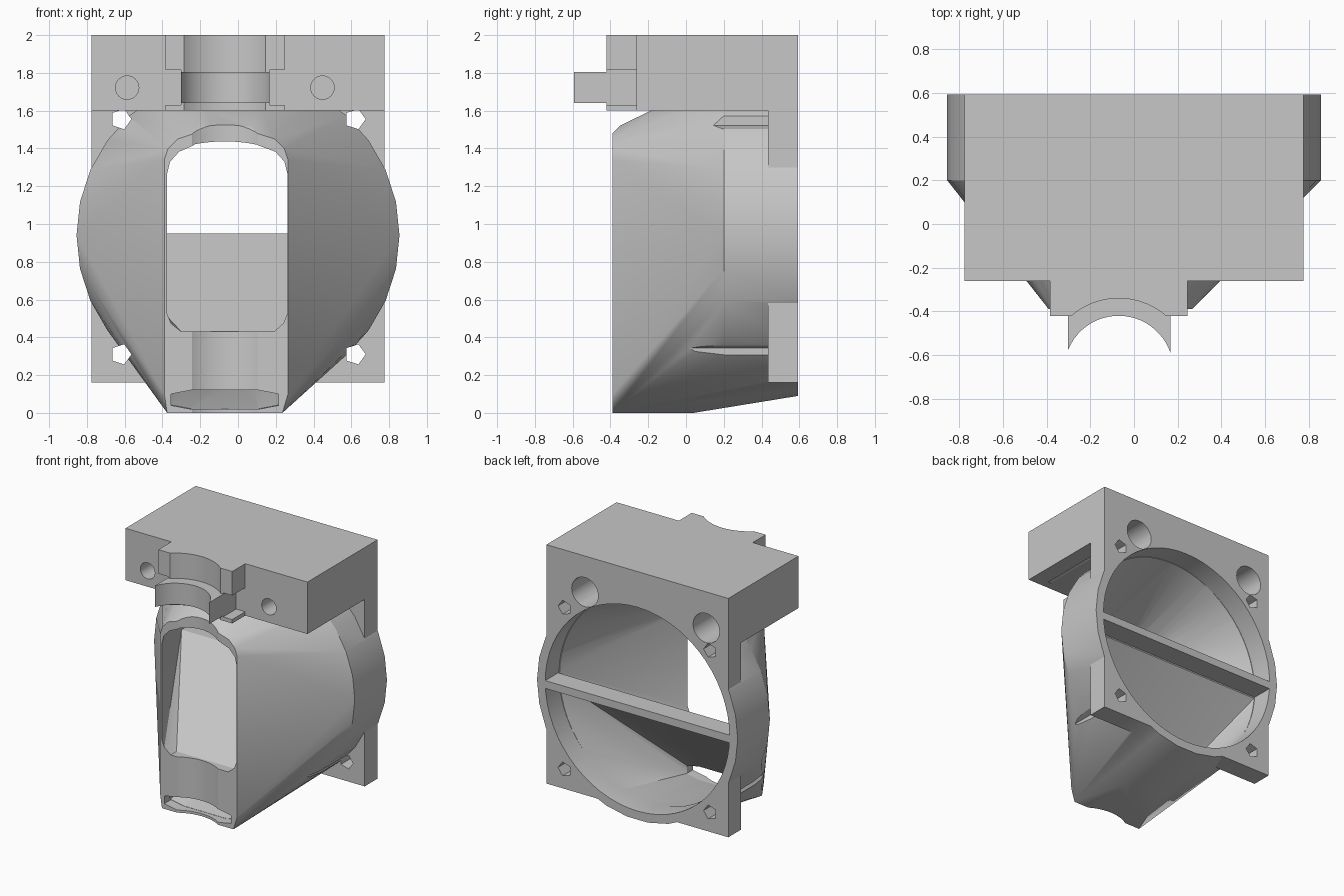
import bpy, bmesh, math

cube = bpy.data.objects.get("Cube")
if cube:
    bpy.data.objects.remove(cube, do_unlink=True)

grey = bpy.data.materials.new("plain_grey")
grey.use_nodes = True
colour = (0.57, 0.57, 0.57, 1)
grey.diffuse_color = colour
grey.node_tree.nodes["Principled BSDF"].inputs["Base Color"].default_value = colour


def hull(name, points):
    """Convex solid around a set of points."""
    bm = bmesh.new()
    for p in points:
        bm.verts.new(p)
    bmesh.ops.convex_hull(bm, input=bm.verts[:])
    loose = [v for v in bm.verts if not v.link_faces]
    bmesh.ops.delete(bm, geom=loose, context='VERTS')
    bmesh.ops.dissolve_limit(bm, angle_limit=0.002, verts=bm.verts[:], edges=bm.edges[:])
    bmesh.ops.recalc_face_normals(bm, faces=bm.faces[:])
    mesh = bpy.data.meshes.new(name)
    bm.to_mesh(mesh)
    bm.free()
    mesh.materials.append(grey)
    ob = bpy.data.objects.new(name, mesh)
    bpy.context.collection.objects.link(ob)
    return ob


def box(name, x0, x1, y0, y1, z0, z1):
    return hull(name, [(x, y, z) for x in (x0, x1) for y in (y0, y1) for z in (z0, z1)])


def circle(cx, cy, r, n):
    return [(cx + r * math.cos(i * math.tau / n), cy + r * math.sin(i * math.tau / n))
            for i in range(n)]


def along_y(profile, *ys):
    return [(x, y, z) for y in ys for x, z in profile]


def rod_y(name, x, z, r, n, y0, y1):
    return hull(name, along_y(circle(x, z, r, n), y0, y1))


def rod_z(name, r, z0, z1):
    return hull(name, [(x, y, z) for z in (z0, z1) for x, y in circle(-0.07, -0.67, r, 60)])


def combine(target, tool, operation):
    mod = target.modifiers.new(tool.name, 'BOOLEAN')
    mod.operation = operation
    mod.solver = 'EXACT'
    mod.object = tool
    bpy.context.view_layer.objects.active = target
    bpy.ops.object.modifier_apply(modifier=mod.name)
    bpy.data.objects.remove(tool, do_unlink=True)


FAN_Z, BACK, PLATE_FRONT = 0.94, 0.592, 0.435

# Tapering outer shell from the round fan ring to the tall narrow mouth
mouth = [(-0.375, 0), (0.235, 0), (0.265, 0.1), (0.265, 1.34), (0.245, 1.4), (0.195, 1.45),
         (0.1, 1.48), (-0.23, 1.48), (-0.32, 1.45), (-0.37, 1.4), (-0.39, 1.34), (-0.39, 0.1)]
duct = hull("fan_duct",
            along_y(circle(0, FAN_Z, 0.855, 30), 0.2, BACK)
            + along_y(mouth, -0.39)
            + [(-0.2, 0.04, 0), (0.12, 0.04, 0)]
            + [(-0.2, -0.35, 1.52), (0.07, -0.35, 1.52)])

# Mounting plate, top block and the clip on its front
solids = [
    box("mounting_plate", -0.775, 0.775, PLATE_FRONT, BACK, 0.16, 1.7),
    box("top_block", -0.775, 0.775, -0.262, BACK, 1.6, 2),
    box("upper_lug", -0.385, 0.245, -0.42, -0.2, 1.815, 2),
    box("lower_lug", -0.385, 0.245, -0.42, -0.2, 1.6, 1.63),
    box("lug_core", -0.303, 0.168, -0.42, -0.2, 1.6, 1.9),
    box("clip", -0.303, 0.168, -0.593, -0.2, 1.64, 1.805),
]
for part in solids:
    combine(duct, part, 'UNION')

# Upper and lower air chambers, leaving a sloping divider between them
ring = circle(0, FAN_Z, 0.785, 60)
upper = [p for p in ring if p[1] > 0.96] + [(-0.785, 0.95), (0.785, 0.95)]
lower = [p for p in ring if p[1] < 0.88] + [(-0.783, 0.89), (0.783, 0.89)]
sill = [(-0.37, 0.52), (-0.35, 0.47), (-0.3, 0.43), (0.19, 0.43), (0.235, 0.47), (0.255, 0.52)]
arch = [(0.255, 1.27), (0.24, 1.33), (0.195, 1.38), (0.1, 1.415),
        (-0.23, 1.415), (-0.31, 1.38), (-0.355, 1.33), (-0.37, 1.27)]
slot = [(-0.355, 0.04), (-0.25, 0.02), (0.11, 0.02), (0.215, 0.04),
        (0.215, 0.1), (0.11, 0.12), (-0.25, 0.12), (-0.355, 0.1)]
cutters = [
    hull("upper_chamber", along_y(upper, PLATE_FRONT) + along_y(sill, -0.4, -0.32)
         + along_y(arch, -0.4)),
    hull("upper_inlet", along_y(upper, PLATE_FRONT - 0.01, 0.62)),
    hull("lower_chamber", along_y(lower, PLATE_FRONT) + along_y(slot, -0.32)),
    hull("lower_inlet", along_y(lower, PLATE_FRONT - 0.01, 0.62)),
    hull("lower_slot", along_y(slot, -0.4, -0.31)),
    # Upright round channel down the front
    rod_z("lower_channel", 0.33, -0.1, 1.64),
    rod_z("clip_channel", 0.25, 1.62, 1.83),
    rod_z("upper_channel", 0.33, 1.805, 2.1),
]
# Blind bolt holes in the front and wider ones in the back of the block
for x in (-0.587, 0.447):
    cutters.append(rod_y("bolt_hole", x, 1.722, 0.062, 24, -0.4, 0))
    cutters.append(rod_y("bolt_recess", x, 1.722, 0.113, 24, 0.1, 0.7))
# Five-sided screw holes in the plate corners
for x in (-0.62, 0.62):
    for z in (0.31, 1.555):
        cutters.append(rod_y("screw_hole", x, z, 0.056, 5, -0.2, 0.7))
for part in cutters:
    combine(duct, part, 'DIFFERENCE')

# Smooth curved walls, crisp edges
bpy.ops.object.select_all(action='DESELECT')
duct.select_set(True)
bpy.context.view_layer.objects.active = duct
bpy.ops.object.shade_smooth_by_angle(angle=math.radians(25))
